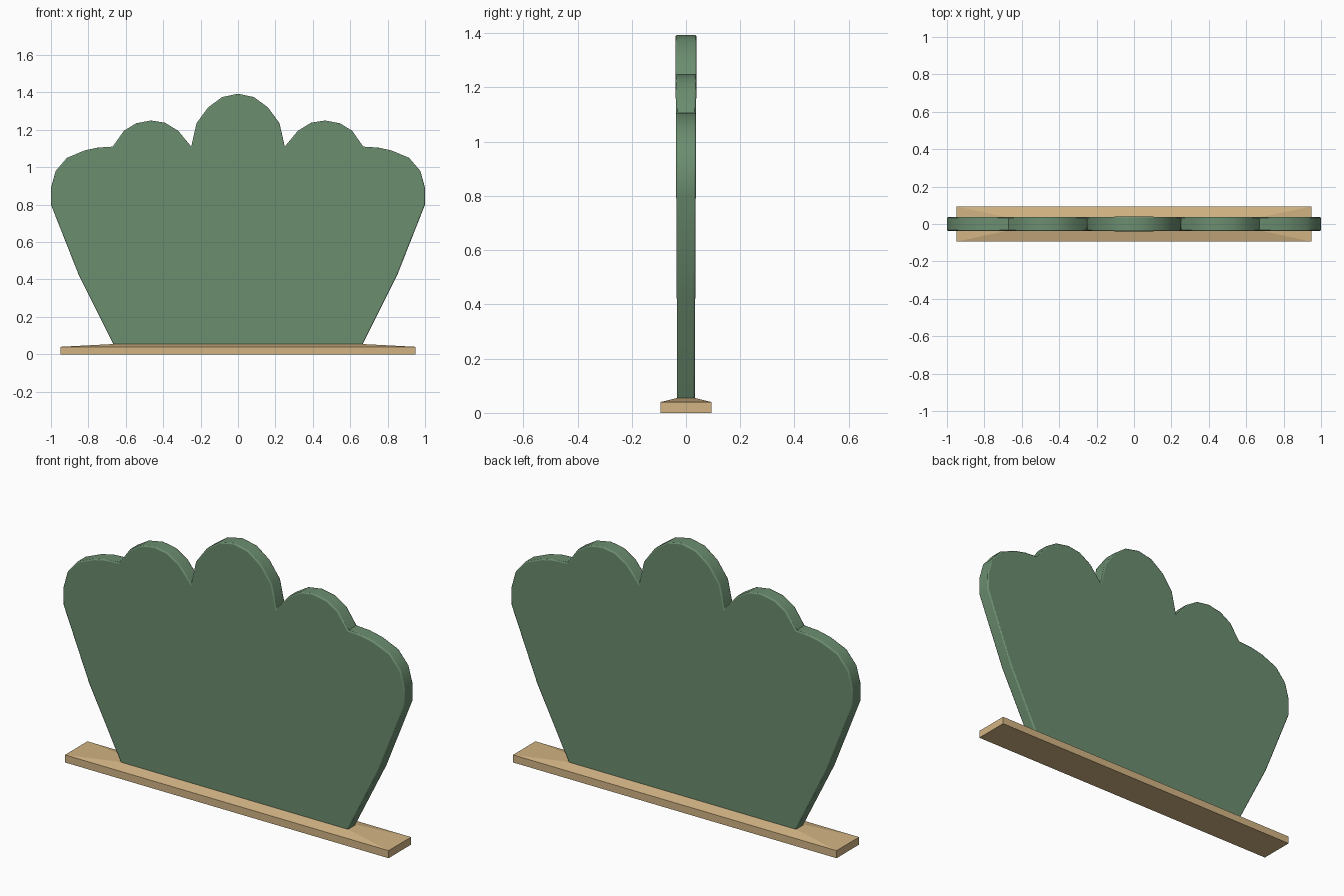
import bpy
import bmesh

cube = bpy.data.objects.get("Cube")
if cube:
    bpy.data.objects.remove(cube)


def material(name, rgb):
    m = bpy.data.materials.new(name)
    m.use_nodes = True
    m.diffuse_color = (*rgb, 1)
    m.node_tree.nodes["Principled BSDF"].inputs["Base Color"].default_value = (*rgb, 1)
    return m


def finish(name, bm, mat):
    bmesh.ops.recalc_face_normals(bm, faces=bm.faces)
    mesh = bpy.data.meshes.new(name)
    bm.to_mesh(mesh)
    bm.free()
    mesh.materials.append(mat)
    ob = bpy.data.objects.new(name, mesh)
    bpy.context.collection.objects.link(ob)
    return ob


def loft(name, rings, mat):
    """Join matching rings of points with side walls and two end caps."""
    bm = bmesh.new()
    loops = [[bm.verts.new(p) for p in ring] for ring in rings]
    n = len(loops[0])
    for a, b in zip(loops, loops[1:]):
        for i in range(n):
            j = (i + 1) % n
            bm.faces.new((a[i], a[j], b[j], b[i]))
    bm.faces.new(loops[0])
    bm.faces.new(loops[-1])
    return finish(name, bm, mat)


green = material("sage green", (0.148, 0.268, 0.160))
tan = material("tan wood", (0.65, 0.457, 0.23))

# Scalloped fan panel: half outline from foot to crown, mirrored
half = [(0.66, 0.04), (0.67, 0.06), (0.85, 0.42), (1.0, 0.80), (1.0, 0.89),
        (0.975, 0.98), (0.915, 1.05), (0.82, 1.09), (0.75, 1.105), (0.67, 1.11),
        (0.61, 1.195), (0.545, 1.235), (0.465, 1.25), (0.39, 1.238), (0.32, 1.195),
        (0.25, 1.11), (0.222, 1.235), (0.16, 1.32), (0.085, 1.375), (0, 1.393)]
outline = half + [(-x, z) for x, z in reversed(half[:-1])]


# The panel grows slightly thicker toward the crown
def side(sign):
    return [(x, sign * (0.032 + 0.005 * z), z) for x, z in outline]


fan = loft("fan_panel", [side(-1), side(1)], green)
bevel = fan.modifiers.new("soft rim", "BEVEL")
bevel.width = 0.006
bevel.segments = 2
bevel.limit_method = "ANGLE"
bevel.angle_limit = 1.2

bpy.context.view_layer.objects.active = fan
fan.select_set(True)
bpy.ops.object.shade_smooth_by_angle()
fan.select_set(False)


# Base plank with a gently sloped top rising to the panel foot
def rect(hx, hy, z):
    return [(-hx, -hy, z), (hx, -hy, z), (hx, hy, z), (-hx, hy, z)]


loft("base_plank", [rect(0.948, 0.094, 0), rect(0.948, 0.094, 0.04),
                    rect(0.68, 0.036, 0.054)], tan)
